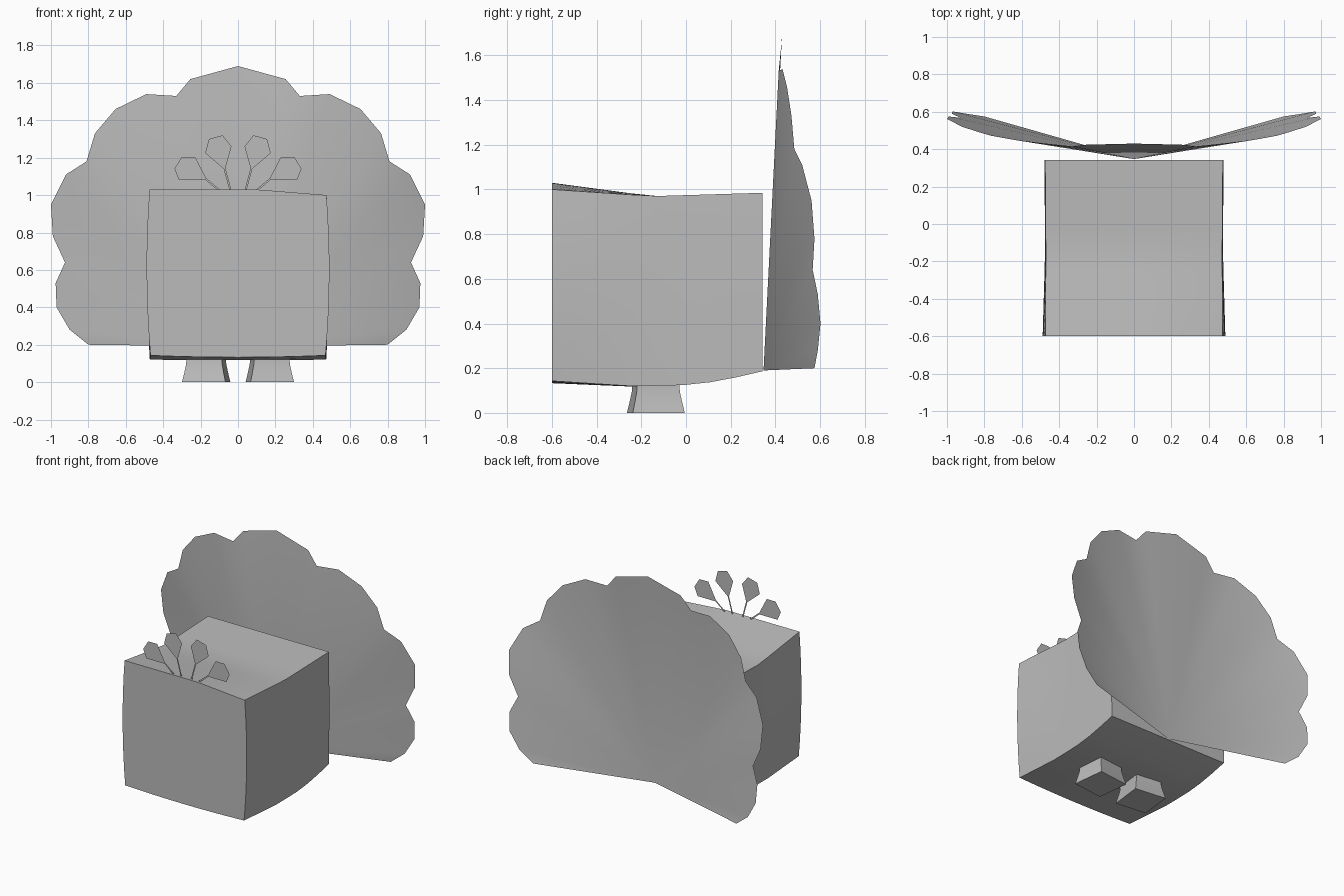
import bpy, bmesh, math
from mathutils import Matrix, Vector

if "Cube" in bpy.data.objects:
    bpy.data.objects.remove(bpy.data.objects["Cube"], do_unlink=True)

grey = bpy.data.materials.new("plain grey")
grey.use_nodes = True
colour = (0.5, 0.5, 0.5, 1)
grey.diffuse_color = colour
grey.node_tree.nodes["Principled BSDF"].inputs["Base Color"].default_value = colour


def finish(bm, name, smooth=None):
    mesh = bpy.data.meshes.new(name)
    bm.to_mesh(mesh)
    bm.free()
    mesh.materials.append(grey)
    obj = bpy.data.objects.new(name, mesh)
    bpy.context.collection.objects.link(obj)
    if smooth:
        bpy.ops.object.select_all(action="DESELECT")
        obj.select_set(True)
        bpy.context.view_layer.objects.active = obj
        bpy.ops.object.shade_smooth_by_angle(angle=math.radians(smooth))
    return obj


def clamp(v):
    return max(0.0, min(1.0, v))


def lerp_profile(points, t):
    for (a, va), (b, vb) in zip(points, points[1:]):
        if t <= b:
            return va + (vb - va) * clamp((t - a) / (b - a))
    return points[-1][1]


# Body: a subdivided block with gently warped top, belly and sides
belly = [(-0.6, 0.133), (-0.25, 0.118), (0.0, 0.125), (0.15, 0.142), (0.345, 0.187)]
bm = bmesh.new()
bmesh.ops.create_cube(bm, size=1)
bmesh.ops.subdivide_edges(bm, edges=bm.edges[:], cuts=7, use_grid_fill=True)
for v in bm.verts:
    u, w, h = v.co.x * 2, v.co.y + 0.5, v.co.z + 0.5
    y = -0.6 + 0.943 * w
    front = clamp((-0.15 - y) / 0.45)
    half = 0.468 + 0.007 * w + 0.005 * front * h + (0.004 + 0.014 * front) * 4 * h * (1 - h)
    x = u * half
    rise = 0.06 - 0.03 * clamp((x - 0.1) / 0.375)
    top = 0.97 + rise * front + 0.015 * clamp((y + 0.15) / 0.49)
    bottom = lerp_profile(belly, y) + 0.01 * u * u * front
    v.co = (x, y, bottom + (top - bottom) * h)
finish(bm, "body", 30)

# Tail fan: one thin scalloped sheet spread from the bottom centre
half_rim = [(0.8, 0.575, 0.2), (0.9, 0.59, 0.28), (0.97, 0.602, 0.4), (0.975, 0.59, 0.53),
            (0.925, 0.567, 0.64), (0.99, 0.575, 0.78), (1.0, 0.562, 0.95), (0.92, 0.52, 1.11),
            (0.81, 0.485, 1.18), (0.765, 0.472, 1.33), (0.655, 0.452, 1.46),
            (0.49, 0.432, 1.54), (0.33, 0.415, 1.53), (0.255, 0.424, 1.62)]
rim = half_rim + [(0, 0.43, 1.69)] + [(-x, y, z) for x, y, z in reversed(half_rim)]
bm = bmesh.new()
root = bm.verts.new((0, 0.347, 0.19))
edge = [bm.verts.new(p) for p in rim]
for a, b in zip(edge, edge[1:]):
    bm.faces.new((root, b, a))
finish(bm, "tail_fan", 40)

# Crest: flat feathers on thin stems, mirrored in pairs
crest_y = -0.58
inner = [(0.07, 1.135), (0.175, 1.225), (0.155, 1.3), (0.082, 1.32), (0.035, 1.26)]
outer = [(0.165, 1.08), (0.315, 1.08), (0.34, 1.14), (0.3, 1.205), (0.23, 1.205)]
for label, vane, foot in (("inner", inner, (0.04, 1.025)), ("outer", outer, (0.1, 1.025))):
    for side, sx in (("left", 1), ("right", -1)):
        bm = bmesh.new()
        tip, base = Vector(vane[0]), Vector(foot)
        d = (tip - base).normalized()
        n = Vector((-d.y, d.x)) * 0.005
        stem = [base + n, base - n, tip - n + d * 0.01, tip + n + d * 0.01]
        for outline in (vane, stem):
            ring = [bm.verts.new((sx * p[0], crest_y, p[1])) for p in outline]
            bm.faces.new(ring if sx > 0 else ring[::-1])
        finish(bm, f"crest_feather_{label}_{side}")

# Feet: flared blocks, turned slightly outward
flare = [(0, 0.117), (0.05, 0.106), (0.095, 0.097), (0.14, 0.095)]
for side, sx in (("left", 1), ("right", -1)):
    bm = bmesh.new()
    rings = [[bm.verts.new((i * r, j * r, z)) for i, j in ((-1, -1), (1, -1), (1, 1), (-1, 1))]
             for z, r in flare]
    for low, high in zip(rings, rings[1:]):
        for k in range(4):
            m = (k + 1) % 4
            bm.faces.new((low[k], low[m], high[m], high[k]))
    bm.faces.new(rings[0][::-1])
    bm.faces.new(rings[-1])
    turn = Matrix.Rotation(sx * math.radians(6.5), 4, "Z")
    bmesh.ops.transform(bm, verts=bm.verts, matrix=Matrix.Translation((sx * 0.17, -0.135, 0)) @ turn)
    finish(bm, f"foot_{side}", 30)
